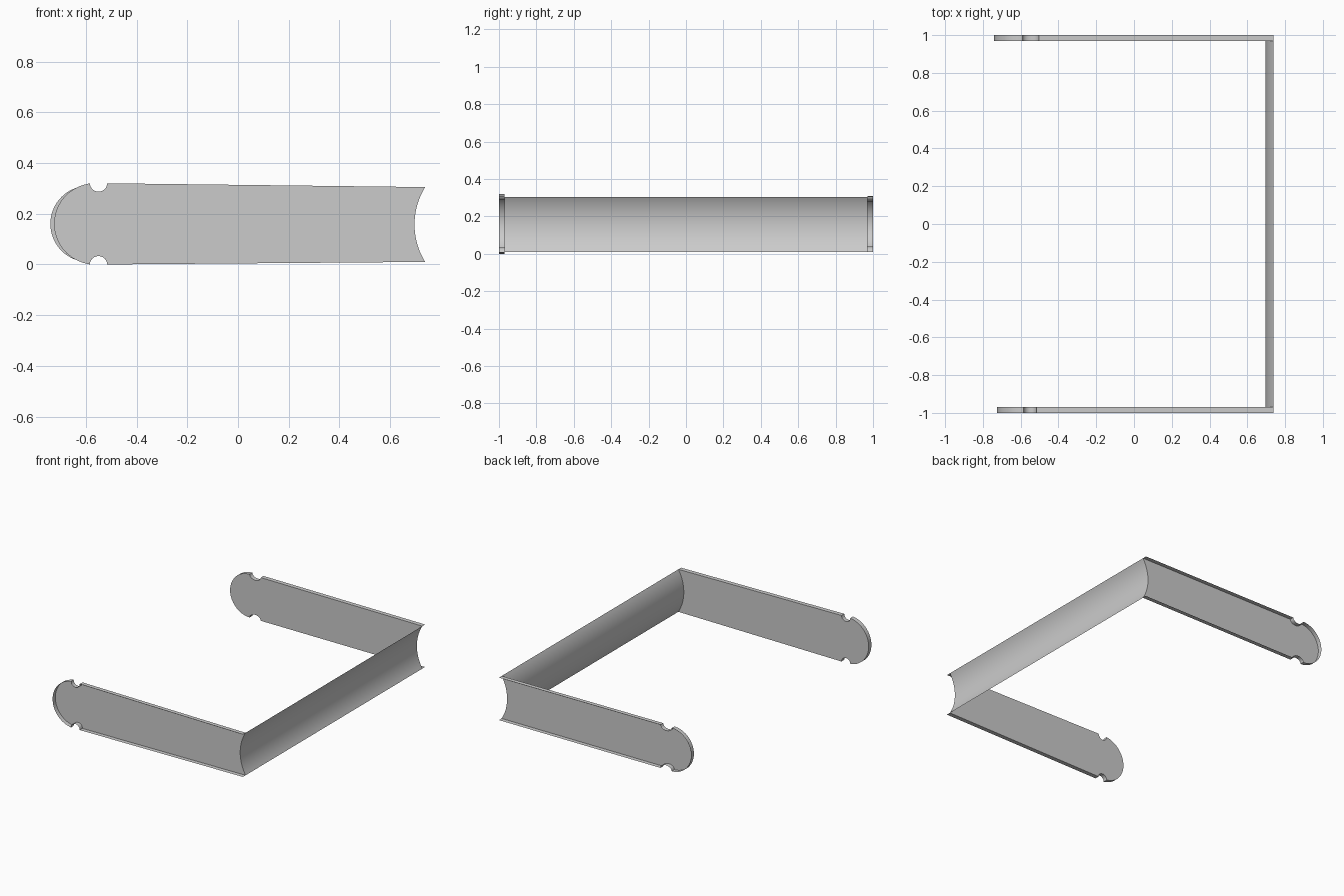
import bpy, bmesh
from math import cos, sin, pi, asin
from mathutils import Vector
from mathutils.geometry import tessellate_polygon

if "Cube" in bpy.data.objects:
    bpy.data.objects.remove(bpy.data.objects["Cube"])

X_END, Z_LOW, Z_HIGH = 0.738, 0.01, 0.305
Z_MID = (Z_LOW + Z_HIGH) / 2
ARC_N = 20


def arc(cx, cz, rx, rz, a0, a1, n):
    return [(cx + rx * cos(a0 + (a1 - a0) * i / n),
             cz + rz * sin(a0 + (a1 - a0) * i / n)) for i in range(n + 1)]


# Concave curve shared by the crosspiece and the arm ends (top to bottom)
half, sag = (Z_HIGH - Z_LOW) / 2, 0.042
R = (half ** 2 + sag ** 2) / (2 * sag)
spread = asin(half / R)
end_curve = arc(X_END - sag + R, Z_MID, R, R, pi - spread, pi + spread, ARC_N)


def finish(name, bm):
    mesh = bpy.data.meshes.new(name)
    bm.to_mesh(mesh)
    bm.free()
    obj = bpy.data.objects.new(name, mesh)
    bpy.context.collection.objects.link(obj)
    bpy.ops.object.select_all(action='DESELECT')
    obj.select_set(True)
    bpy.context.view_layer.objects.active = obj
    bpy.ops.object.shade_smooth_by_angle(angle=pi / 6)
    return obj


def arm(name, y_panel, y_rim, z0, z1, notch_x, notch_rx, notch_rz, tip_x):
    """Shallow tray: inner panel plus outward rim, open at the curved end."""
    zc, r = (z0 + z1) / 2, (z1 - z0) / 2
    trim = asin((tip_x - (notch_x - notch_rx)) / r)
    outline = list(end_curve)
    outline += arc(notch_x, z0, notch_rx, notch_rz, 0, pi, 12)
    outline += arc(tip_x, zc, r, r, 1.5 * pi - trim, 0.5 * pi + trim, 32)[1:-1]
    outline += arc(notch_x, z1, notch_rx, notch_rz, pi, 2 * pi, 12)
    bm = bmesh.new()
    panel = [bm.verts.new((x, y_panel, z)) for x, z in outline]
    rim = [bm.verts.new((x, y_rim, z)) for x, z in outline]
    # Inner panel
    for tri in tessellate_polygon([[Vector((x, z, 0)) for x, z in outline]]):
        bm.faces.new([panel[i] for i in tri])
    # Rim along both edges, notches and tip
    n = len(outline)
    for i in range(ARC_N, n):
        j = (i + 1) % n
        bm.faces.new((panel[i], panel[j], rim[j], rim[i]))
    bmesh.ops.recalc_face_normals(bm, faces=bm.faces[:])
    inward = -1 if y_panel > 0 else 1
    if bm.faces[0].normal.y * inward < 0:
        bmesh.ops.reverse_faces(bm, faces=bm.faces[:])
    return finish(name, bm)


# Two side arms: the front one is slightly deeper, the rear slightly longer
arm("front_arm", -0.97, -1.0, 0.0, 0.32, -0.55, 0.034, 0.033, -0.565)
arm("rear_arm", 0.97, 1.0, 0.01, 0.31, -0.547, 0.043, 0.03, -0.59)

# Thin curved crosspiece joining the arms, hollow side facing +x
bm = bmesh.new()
rows = [[bm.verts.new((x, y, z)) for x, z in end_curve] for y in (-0.97, 0.97)]
for i in range(ARC_N):
    bm.faces.new((rows[0][i], rows[0][i + 1], rows[1][i + 1], rows[1][i]))
finish("crosspiece", bm)
